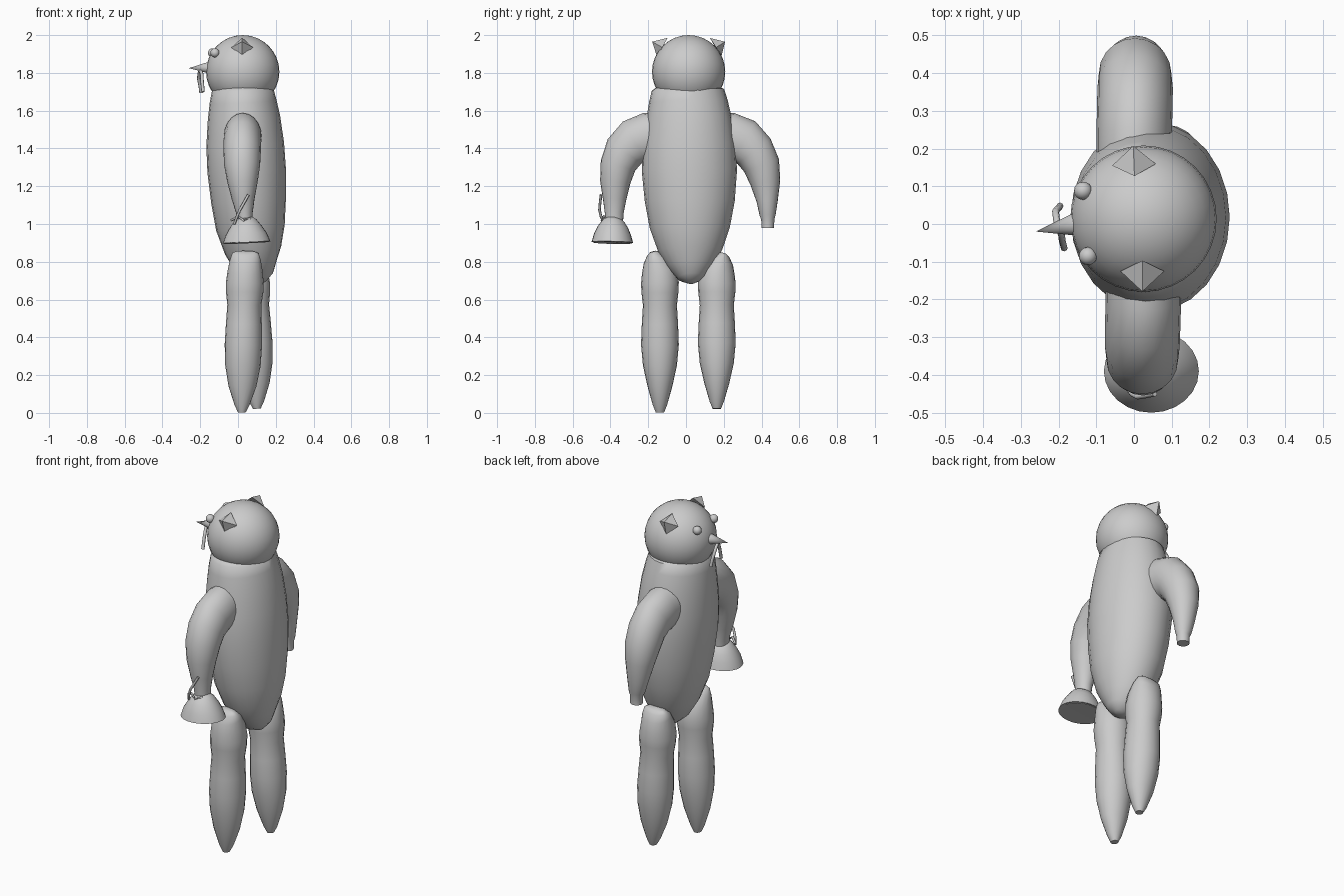
import bpy, bmesh, math
from mathutils import Vector, Matrix

grey = bpy.data.materials.new("plain_grey")
grey.diffuse_color = (0.6, 0.6, 0.6, 1)


def finish(name, bm, smooth=True, angle=50):
    bmesh.ops.recalc_face_normals(bm, faces=bm.faces[:])
    me = bpy.data.meshes.new(name)
    bm.to_mesh(me)
    bm.free()
    me.materials.append(grey)
    ob = bpy.data.objects.new(name, me)
    bpy.context.collection.objects.link(ob)
    if smooth:
        bpy.ops.object.select_all(action='DESELECT')
        ob.select_set(True)
        bpy.context.view_layer.objects.active = ob
        bpy.ops.object.shade_smooth_by_angle(angle=math.radians(angle))
    return ob


def loft(name, rings, seg=20, closed_ends=True):
    """Sweep ellipses along a path; each ring is x, y, z, x radius, other radius."""
    bm = bmesh.new()
    pts = [Vector(r[:3]) for r in rings]
    loops = []
    for i, r in enumerate(rings):
        t = (pts[min(i + 1, len(pts) - 1)] - pts[max(i - 1, 0)]).normalized()
        u = Vector((1, 0, 0))
        u = (u - t * u.dot(t)).normalized()
        v = t.cross(u)
        loops.append([bm.verts.new(pts[i] + u * r[3] * math.cos(a) + v * r[4] * math.sin(a))
                      for a in (2 * math.pi * k / seg for k in range(seg))])
    for a, b in zip(loops, loops[1:]):
        for k in range(seg):
            n = (k + 1) % seg
            bm.faces.new((a[k], a[n], b[n], b[k]))
    if closed_ends:
        bm.faces.new(loops[0])
        bm.faces.new(loops[-1])
    return finish(name, bm)


def ball(name, loc, r, seg=32):
    bm = bmesh.new()
    bmesh.ops.create_uvsphere(bm, u_segments=seg, v_segments=seg // 2, radius=r,
                              matrix=Matrix.Translation(loc))
    return finish(name, bm)


def spike(name, base, tip, r, seg, smooth, spin=0):
    base, tip = Vector(base), Vector(tip)
    d = tip - base
    m = (Matrix.Translation((base + tip) / 2) @ d.to_track_quat('Z', 'X').to_matrix().to_4x4()
         @ Matrix.Rotation(spin, 4, 'Z'))
    bm = bmesh.new()
    bmesh.ops.create_cone(bm, cap_ends=True, segments=seg, radius1=r, radius2=0,
                          depth=d.length, matrix=m)
    return finish(name, bm, smooth)


def strand(name, pts, r):
    return loft(name, [(*p, r, r) for p in pts], 8)


# Torso
loft("body", [
    (0.13, 0.03, 0.69, 0.02, 0.02), (0.12, 0.027, 0.715, 0.07, 0.07),
    (0.095, 0.025, 0.78, 0.115, 0.125), (0.08, 0.022, 0.86, 0.15, 0.17),
    (0.066, 0.02, 0.98, 0.182, 0.212), (0.056, 0.02, 1.12, 0.198, 0.238),
    (0.046, 0.018, 1.28, 0.208, 0.252), (0.038, 0.017, 1.42, 0.206, 0.246),
    (0.032, 0.016, 1.56, 0.192, 0.226), (0.027, 0.012, 1.65, 0.177, 0.208),
    (0.025, 0.01, 1.71, 0.163, 0.192), (0.025, 0.01, 1.725, 0.14, 0.165)], 24)

# Head, eyes, ears and beak
ball("head", (0.025, 0.014, 1.806), 0.194)
ball("left_eye", (-0.135, 0.088, 1.906), 0.024, 16)
ball("right_eye", (-0.122, -0.085, 1.906), 0.024, 16)
spike("left_ear", (0.0, 0.157, 1.935), (-0.002, 0.207, 1.965), 0.058, 4, False)
spike("right_ear", (0.022, -0.125, 1.935), (0.022, -0.179, 1.965), 0.058, 4, False)
spike("beak", (-0.15, 0.0, 1.828), (-0.26, -0.02, 1.825), 0.032, 12, True)
strand("beak_wattle", [(-0.196, 0.048, 1.695), (-0.2, 0.042, 1.73), (-0.208, 0.034, 1.77),
                       (-0.205, 0.01, 1.80), (-0.2, -0.012, 1.815), (-0.192, -0.03, 1.795),
                       (-0.19, -0.045, 1.755), (-0.185, -0.064, 1.70)], 0.009)

# Arms
loft("right_arm", [
    (0.025, -0.13, 1.465, 0.1, 0.125), (0.025, -0.2, 1.46, 0.1, 0.13),
    (0.023, -0.27, 1.435, 0.1, 0.125), (0.022, -0.325, 1.385, 0.099, 0.11),
    (0.022, -0.36, 1.31, 0.095, 0.095), (0.024, -0.375, 1.22, 0.08, 0.08),
    (0.028, -0.378, 1.13, 0.06, 0.062), (0.034, -0.38, 1.06, 0.044, 0.05),
    (0.037, -0.38, 1.0, 0.04, 0.046)])
loft("left_arm", [
    (0.0, 0.16, 1.465, 0.1, 0.125), (0.0, 0.23, 1.46, 0.1, 0.13),
    (0.002, 0.305, 1.435, 0.1, 0.125), (0.003, 0.36, 1.385, 0.1, 0.11),
    (0.003, 0.4, 1.31, 0.096, 0.098), (0.006, 0.42, 1.22, 0.08, 0.08),
    (0.012, 0.43, 1.12, 0.06, 0.056), (0.018, 0.432, 1.045, 0.045, 0.042),
    (0.02, 0.433, 1.025, 0.036, 0.035), (0.02, 0.433, 0.978, 0.034, 0.033)])

# Hollow cup hand, with an outer and an inner wall
loft("cup_hand", [
    (0.038, -0.38, 1.035, 0.035, 0.03), (0.04, -0.383, 1.02, 0.058, 0.055),
    (0.042, -0.386, 0.985, 0.085, 0.08), (0.044, -0.389, 0.945, 0.11, 0.098),
    (0.046, -0.39, 0.903, 0.126, 0.11), (0.046, -0.39, 0.9, 0.118, 0.103),
    (0.044, -0.389, 0.945, 0.1, 0.088), (0.042, -0.386, 0.98, 0.075, 0.07)], 24)
strand("wrist_strand", [(-0.02, -0.43, 1.0), (-0.005, -0.45, 1.04), (0.01, -0.458, 1.075),
                        (0.03, -0.455, 1.11), (0.055, -0.45, 1.155)], 0.007)
strand("wrist_loop", [(-0.035, -0.41, 1.02), (0.0, -0.435, 1.04), (0.03, -0.445, 1.02),
                      (0.065, -0.425, 1.03)], 0.007)

# Legs: height, y shift, half width in x and in y
profile = [(0.0, 0, 0.02, 0.022), (0.04, 0, 0.04, 0.038), (0.14, 0, 0.074, 0.066),
           (0.25, 0, 0.094, 0.09), (0.36, 0, 0.099, 0.1), (0.47, 0, 0.095, 0.096),
           (0.57, 0, 0.09, 0.09), (0.64, 0, 0.099, 0.098), (0.69, 0, 0.1, 0.1),
           (0.75, 0.005, 0.093, 0.092), (0.81, 0.022, 0.082, 0.068),
           (0.845, 0.035, 0.07, 0.035), (0.855, 0.038, 0.05, 0.015)]
for name, side, y, x_low, x_high, z0 in (("right_leg", -1, 0.138, 0.02, 0.04, 0.002),
                                         ("left_leg", 1, 0.163, 0.1, 0.062, 0.022)):
    loft(name, [(x_low + (x_high - x_low) * z / 0.85, side * (y + dy),
                 z0 + z * (0.857 - z0 * 1.5) / 0.857, rx, ry) for z, dy, rx, ry in profile])
